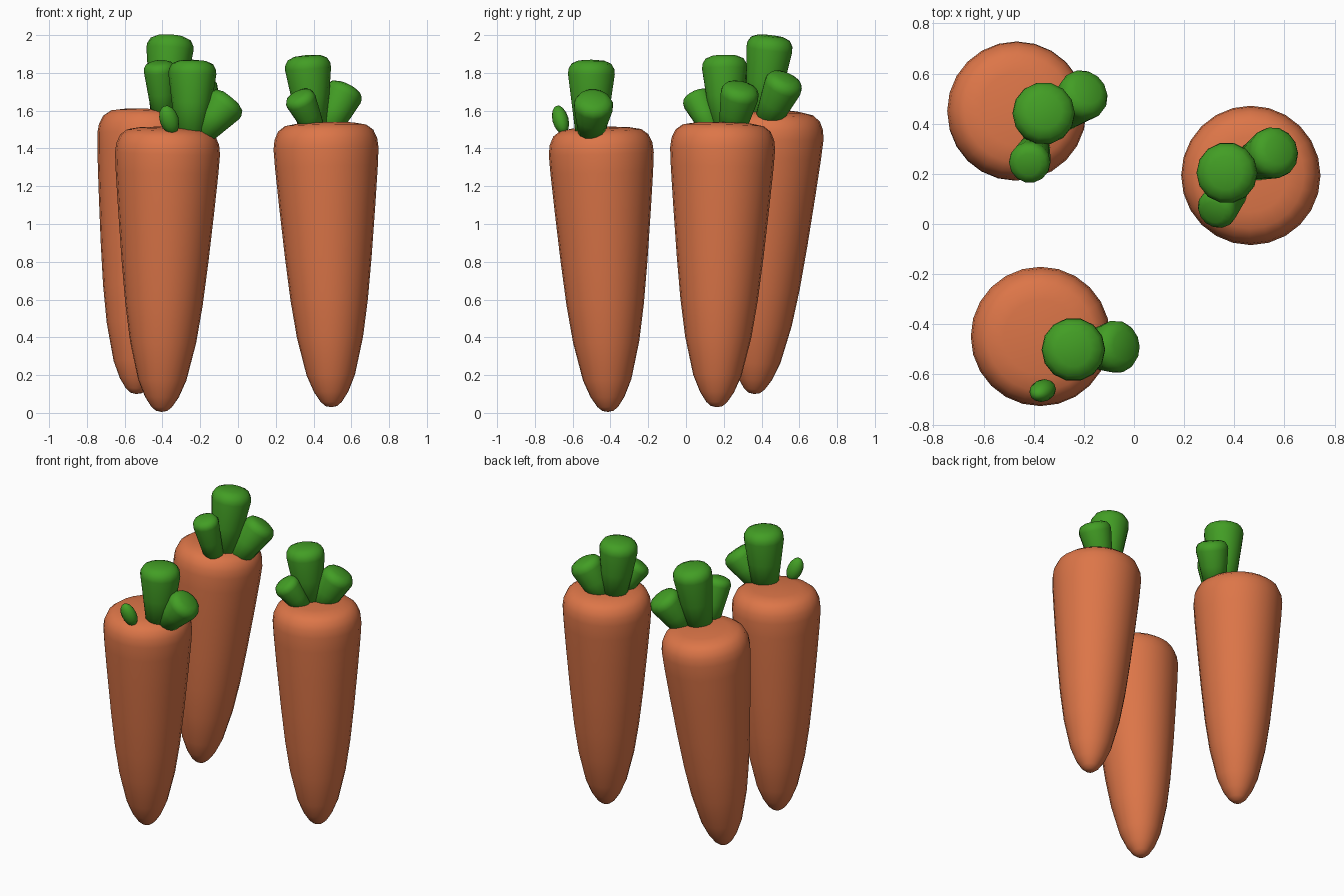
import bpy, bmesh, math
from mathutils import Vector

if "Cube" in bpy.data.objects:
    bpy.data.objects.remove(bpy.data.objects["Cube"])


def material(name, rgb):
    m = bpy.data.materials.new(name)
    m.diffuse_color = (*rgb, 1)
    m.use_nodes = True
    m.node_tree.nodes["Principled BSDF"].inputs["Base Color"].default_value = m.diffuse_color
    return m


ORANGE = material("carrot_orange", (0.72, 0.18, 0.065))
GREEN = material("leaf_green", (0.055, 0.34, 0.018))


def lathe(name, start, end, profile, mat, sides, squash=1.0):
    """Revolve (radius, distance) points about the axis start -> end; first and last are poles."""
    start, end = Vector(start), Vector(end)
    rot = Vector((0, 0, 1)).rotation_difference(end - start)
    bm = bmesh.new()

    def vert(x, y, z):
        return bm.verts.new(start + rot @ Vector((x, y * squash, z)))

    rings = [[vert(r * math.cos(2 * math.pi * i / sides),
                   r * math.sin(2 * math.pi * i / sides), d) for i in range(sides)]
             for r, d in profile[1:-1]]
    bottom, top = vert(0, 0, profile[0][1]), vert(0, 0, profile[-1][1])
    for i in range(sides):
        j = (i + 1) % sides
        bm.faces.new((bottom, rings[0][j], rings[0][i]))
        bm.faces.new((top, rings[-1][i], rings[-1][j]))
        for a, b in zip(rings, rings[1:]):
            bm.faces.new((a[i], a[j], b[j], b[i]))
    bmesh.ops.recalc_face_normals(bm, faces=bm.faces)
    for f in bm.faces:
        f.smooth = True
    me = bpy.data.meshes.new(name)
    bm.to_mesh(me)
    bm.free()
    me.materials.append(mat)
    ob = bpy.data.objects.new(name, me)
    bpy.context.collection.objects.link(ob)
    return ob


# Carrot root outline: pointed tip, slow taper, rounded shoulder
ROOT = [(0, 0), (0.03, 0.006), (0.055, 0.027), (0.09, 0.08), (0.128, 0.17), (0.175, 0.37),
        (0.205, 0.57), (0.23, 0.80), (0.255, 1.07), (0.272, 1.27), (0.278, 1.37),
        (0.272, 1.42), (0.252, 1.465), (0.215, 1.493), (0.15, 1.505), (0, 1.512)]


def leaf(name, base, end, r0, r1):
    """Stubby stalk widening from r0 to a softly rounded end of radius r1."""
    h = (Vector(end) - Vector(base)).length
    profile = [(0, 0), (r0, 0), (r0 + (r1 - r0) * 0.6, (h - 0.6 * r1) * 0.6),
               (r1, h - 0.6 * r1), (0.98 * r1, h - 0.4 * r1),
               (0.85 * r1, h - 0.17 * r1), (0.55 * r1, h - 0.04 * r1), (0, h)]
    lathe(name, base, end, profile, GREEN, 14)


# Roots: tip, then crown centre
roots = {
    "front": ((-0.405, -0.413, 0.005), (-0.37, -0.452, 1.51)),
    "right": ((0.495, 0.162, 0.03), (0.463, 0.197, 1.54)),
    "back": ((-0.54, 0.36, 0.1), (-0.46, 0.46, 1.605)),
}
for n, (tip, crown) in roots.items():
    lathe(n + "_carrot_root", tip, crown, ROOT, ORANGE, 24)

# Leaves: base, rounded end, base radius, end radius
leaves = {
    "front": [((-0.25, -0.505, 1.42), (-0.24, -0.50, 1.87), 0.075, 0.127),
              ((-0.20, -0.505, 1.47), (-0.035, -0.485, 1.67), 0.065, 0.105)],
    "right": [((0.40, 0.21, 1.46), (0.365, 0.203, 1.895), 0.07, 0.122),
              ((0.45, 0.235, 1.46), (0.58, 0.295, 1.735), 0.065, 0.103),
              ((0.42, 0.15, 1.47), (0.315, 0.045, 1.69), 0.05, 0.082)],
    "back": [((-0.39, 0.39, 1.50), (-0.355, 0.45, 2.0), 0.07, 0.125),
             ((-0.31, 0.42, 1.52), (-0.18, 0.535, 1.78), 0.065, 0.103),
             ((-0.39, 0.32, 1.52), (-0.42, 0.235, 1.86), 0.055, 0.083)],
}
for n, items in leaves.items():
    for part, args in zip(("tall", "outer", "short"), items):
        leaf(f"{n}_carrot_{part}_leaf", *args)

# Small oval bud on the front carrot's rim
BUD = [(0.05 * math.sin(math.pi * k / 8), 0.08 - 0.08 * math.cos(math.pi * k / 8))
       for k in range(9)]
lathe("front_carrot_bud", (-0.34, -0.645, 1.478), (-0.39, -0.685, 1.63), BUD, GREEN, 12, 0.85)
